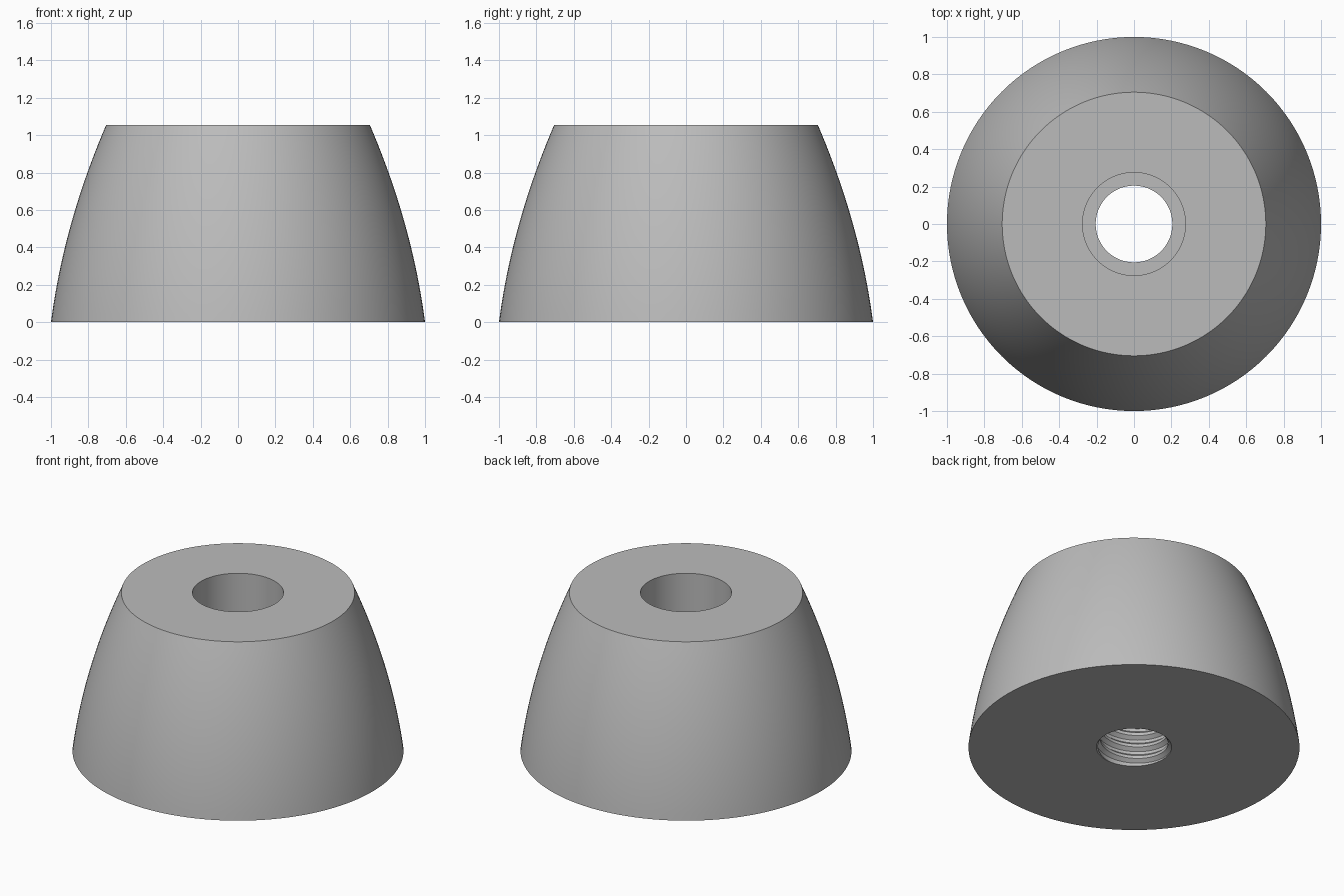
import bpy
import bmesh
from math import pi, cos, sin, radians
from mathutils import Vector

default = bpy.data.objects.get("Cube")
if default:
    bpy.data.objects.remove(default, do_unlink=True)

SEGMENTS = 128
HEIGHT = 1.055
FLOOR = 0.5              # height of the counterbore floor
RIDGE, ROOT = 0.205, 0.228
PITCH, ROWS = 0.08, 8    # thread pitch and rows per turn

grey = bpy.data.materials.new("grey")
grey.use_nodes = True
colour = (0.5, 0.5, 0.5, 1)
grey.diffuse_color = colour
grey.node_tree.nodes["Principled BSDF"].inputs["Base Color"].default_value = colour


def flank(z):
    """Outer radius of the bulging, tapered side."""
    return 1 - 0.13 * z - 0.142 * z * z


def thread_radius(z, turn):
    """Trapezoid thread with a chamfered mouth and a flat upper end."""
    phase = (z / PITCH - turn) % 1
    tooth = min(max(abs(phase - 0.5) * 4 - 0.5, 0), 1)
    r = ROOT + (RIDGE - ROOT) * tooth
    r = max(r, ROOT - z)
    return min(r, RIDGE + FLOOR - z)


bm = bmesh.new()

# Body: underside, curved side, top and counterbore turned from one profile
steps = 24
profile = [(ROOT, 0)]
profile += [(flank(HEIGHT * i / steps), HEIGHT * i / steps) for i in range(steps + 1)]
profile += [(0.275, HEIGHT), (0.275, FLOOR), (RIDGE, FLOOR)]
points = [bm.verts.new((r, 0, z)) for r, z in profile]
edges = [bm.edges.new(pair) for pair in zip(points, points[1:])]
bmesh.ops.spin(bm, geom=points + edges, cent=(0, 0, 0), axis=(0, 0, 1),
               angle=2 * pi, steps=SEGMENTS, use_merge=True)

# Threaded bore: rows of faces that follow the helix, clipped at both ends
rows = range(-ROWS, int(FLOOR / PITCH * ROWS) + ROWS + 2)
columns = []
for i in range(SEGMENTS + 1):
    turn = i / SEGMENTS
    a = 2 * pi * turn
    column = []
    for k in rows:
        z = min(max(PITCH * (k / ROWS + turn), 0), FLOOR)
        r = thread_radius(z, turn)
        column.append(bm.verts.new((r * cos(a), r * sin(a), z)))
    columns.append(column)
for left, right in zip(columns, columns[1:]):
    for k in range(len(rows) - 1):
        bm.faces.new((left[k], left[k + 1], right[k + 1], right[k]))

bmesh.ops.remove_doubles(bm, verts=bm.verts, dist=0.0002)
bmesh.ops.dissolve_degenerate(bm, edges=bm.edges, dist=0.0001)
bmesh.ops.recalc_face_normals(bm, faces=bm.faces)

# Make sure the underside looks down
bm.faces.ensure_lookup_table()
base = max(bm.faces, key=lambda f: f.calc_area() if f.calc_center_median().z < 0.001 else 0)
if base.normal.dot(Vector((0, 0, 1))) > 0:
    bmesh.ops.reverse_faces(bm, faces=bm.faces)

mesh = bpy.data.meshes.new("threaded_foot")
bm.to_mesh(mesh)
bm.free()
mesh.materials.append(grey)
foot = bpy.data.objects.new("threaded_foot", mesh)
bpy.context.collection.objects.link(foot)

# Smooth curved walls, crisp rims
bpy.ops.object.select_all(action="DESELECT")
foot.select_set(True)
bpy.context.view_layer.objects.active = foot
bpy.ops.object.shade_smooth_by_angle(angle=radians(25))
